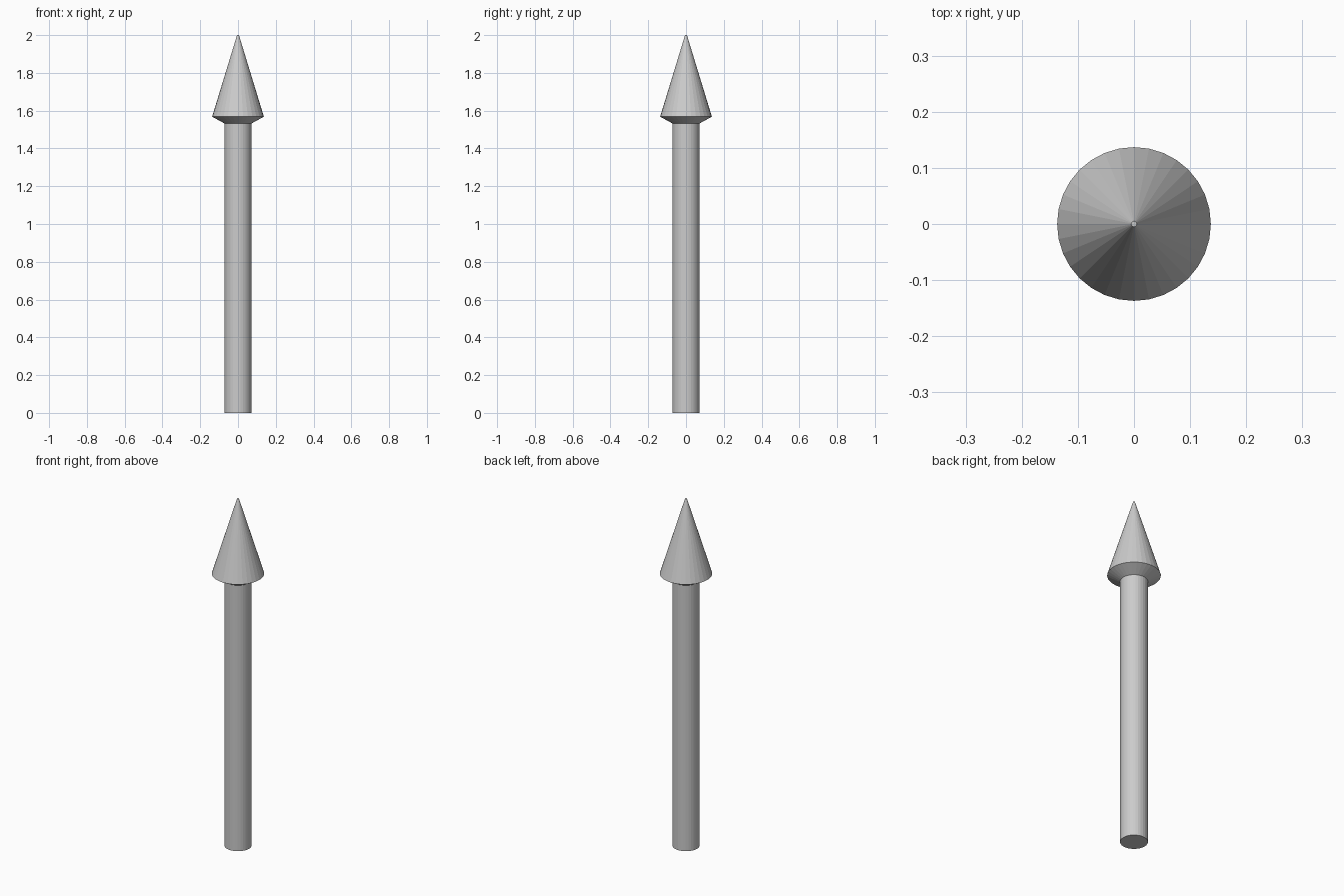
import bpy, bmesh
from math import cos, sin, tau

if "Cube" in bpy.data.objects:
    bpy.data.objects.remove(bpy.data.objects["Cube"])

SIDES = 32


def lathe(name, profile):
    """Closed solid of revolution from (radius, z) points, bottom to top."""
    bm = bmesh.new()
    rings = [[bm.verts.new((r * cos(tau * i / SIDES), r * sin(tau * i / SIDES), z))
              for i in range(SIDES)] for r, z in profile]
    for low, high in zip(rings, rings[1:]):
        for i in range(SIDES):
            j = (i + 1) % SIDES
            bm.faces.new((low[i], low[j], high[j], high[i]))
    bm.faces.new(rings[0][::-1])
    bm.faces.new(rings[-1])
    mesh = bpy.data.meshes.new(name)
    bm.to_mesh(mesh)
    bm.free()
    obj = bpy.data.objects.new(name, mesh)
    bpy.context.collection.objects.link(obj)
    return obj


# Straight shaft, flared underside of the head, then the cone with a tiny blunt tip
lathe("arrow", [(0.071, 0.0), (0.071, 1.532), (0.137, 1.568), (0.005, 2.0)])
